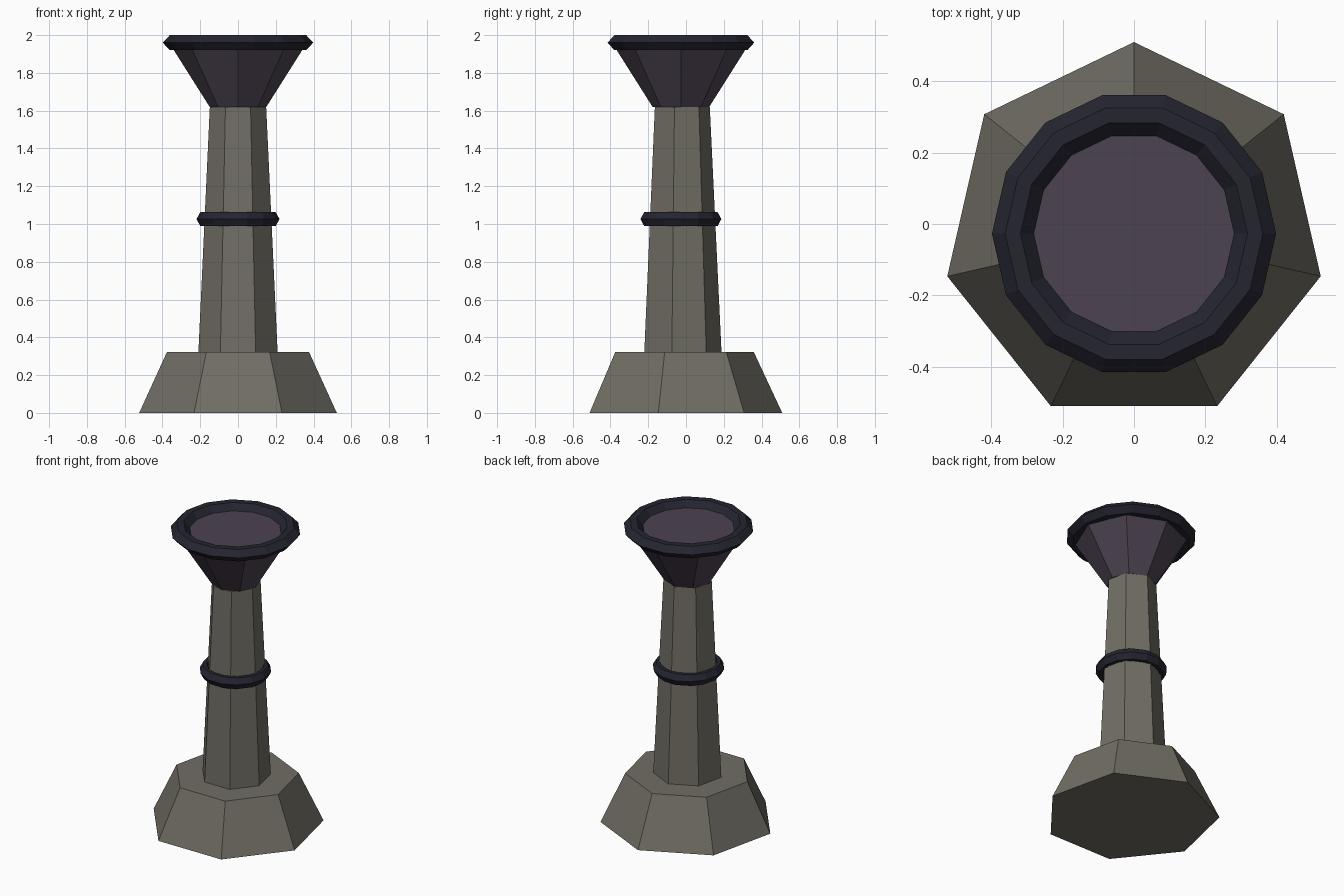
import bpy, bmesh, math

if "Cube" in bpy.data.objects:
    bpy.data.objects.remove(bpy.data.objects["Cube"])

CY = -0.027  # shared axis of every part


def material(name, rgb):
    m = bpy.data.materials.new(name)
    m.diffuse_color = (*rgb, 1.0)
    m.use_nodes = True
    m.node_tree.nodes["Principled BSDF"].inputs["Base Color"].default_value = m.diffuse_color
    return m


stone = material("warm_grey_stone", (0.165, 0.155, 0.127))
purple = material("dusky_purple", (0.072, 0.056, 0.080))
iron = material("dark_blue_iron", (0.018, 0.018, 0.030))


def lathe(name, profile, sides, start, mat, closed=False):
    """Spin (radius, z) points into a faceted solid; closed profiles make rings."""
    bm = bmesh.new()
    loops = []
    for r, z in profile:
        angles = [start + math.tau * i / sides for i in range(sides)]
        loops.append([bm.verts.new((r * math.cos(a), CY + r * math.sin(a), z))
                      for a in angles])
    pairs = list(zip(loops, loops[1:]))
    if closed:
        pairs.append((loops[-1], loops[0]))
    else:
        bm.faces.new(loops[0])
        bm.faces.new(loops[-1])
    for lo, hi in pairs:
        for i in range(sides):
            j = (i + 1) % sides
            bm.faces.new((lo[i], lo[j], hi[j], hi[i]))
    bmesh.ops.recalc_face_normals(bm, faces=bm.faces)
    mesh = bpy.data.meshes.new(name)
    bm.to_mesh(mesh)
    bm.free()
    mesh.materials.append(mat)
    obj = bpy.data.objects.new(name, mesh)
    bpy.context.collection.objects.link(obj)
    return obj


def ring(name, z, scale, half_height):
    """Fourteen-sided band with a six-sided cross-section."""
    section = [(0.398, 0), (0.361, 1), (0.318, 1), (0.281, 0), (0.318, -1), (0.361, -1)]
    pts = [(r * scale, z + h * half_height) for r, h in section]
    return lathe(name, pts, 14, 0, iron, closed=True)


# Seven-sided stone foot and column, one corner pointing back
lathe("base", [(0.5366, 0), (0.386, 0.322)], 7, math.pi / 2, stone)
lathe("column", [(0.215, 0.322), (0.153, 1.62)], 7, math.pi / 2, stone)

# Eight-sided flared bowl with a flat top
lathe("bowl", [(0.150, 1.62), (0.365, 1.96)], 8, 0, purple)

# Dark bands
ring("rim_ring", 1.96, 1.0, 0.04)
ring("column_ring", 1.026, 0.552, 0.037)
